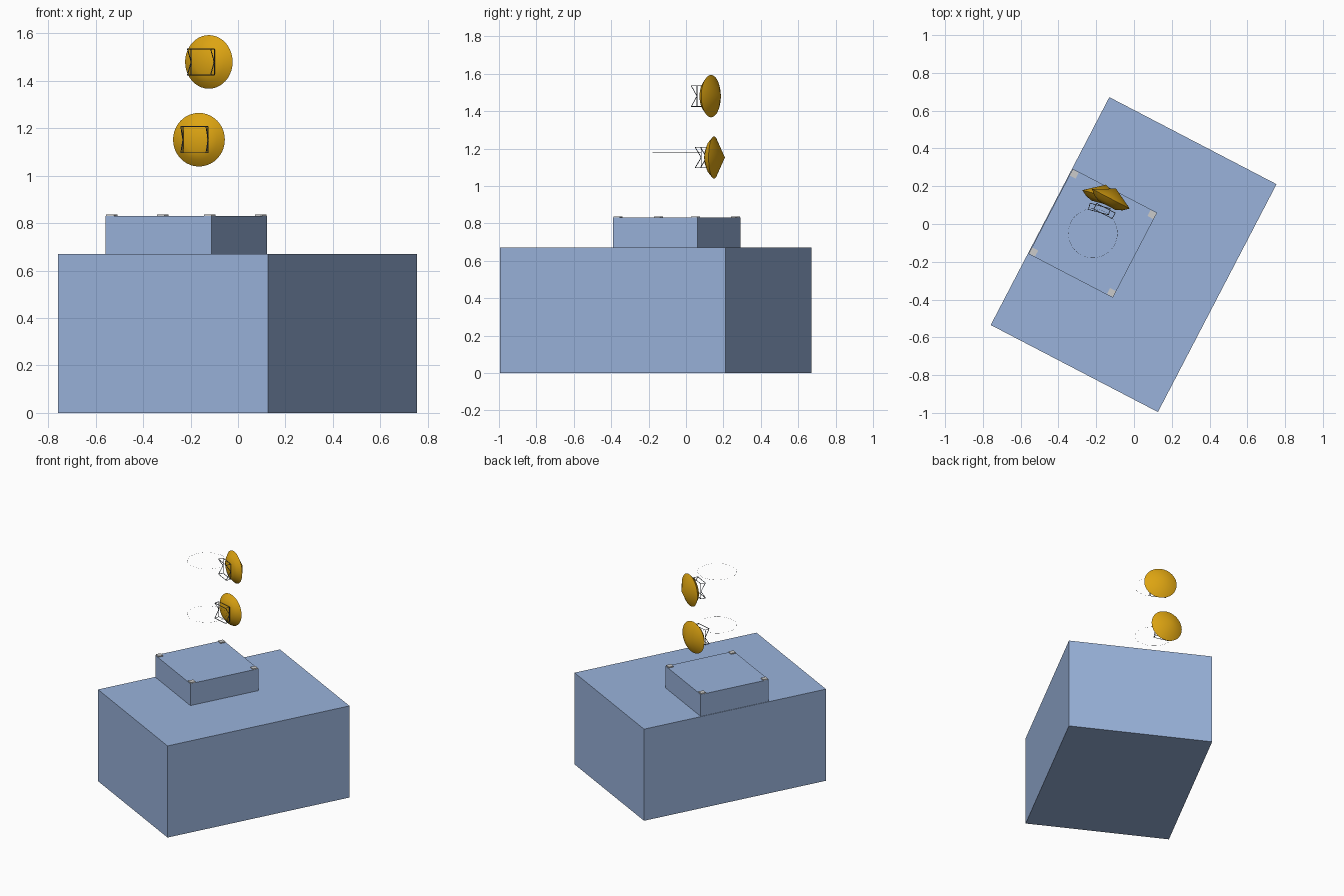
import bpy, bmesh, math
from mathutils import Matrix, Vector

if "Cube" in bpy.data.objects:
    bpy.data.objects.remove(bpy.data.objects["Cube"])

YAW = math.radians(-27.5)
MAST = Vector((-0.218, -0.049, 0.0))


def mat(name, col):
    m = bpy.data.materials.new(name)
    m.diffuse_color = (*col, 1)
    m.use_nodes = True
    m.node_tree.nodes["Principled BSDF"].inputs["Base Color"].default_value = m.diffuse_color
    return m


BLUE = mat("pale_blue", (0.32, 0.45, 0.71))
GOLD = mat("gold", (0.72, 0.37, 0.006))
DARK = mat("dark_steel", (0.09, 0.1, 0.12))


def add(name, bm, matrix, material=None):
    bmesh.ops.recalc_face_normals(bm, faces=bm.faces[:])
    me = bpy.data.meshes.new(name)
    bm.to_mesh(me)
    bm.free()
    ob = bpy.data.objects.new(name, me)
    ob.matrix_world = matrix
    if material:
        me.materials.append(material)
    bpy.context.collection.objects.link(ob)
    return ob


def box(name, center, size, material=None):
    bm = bmesh.new()
    bmesh.ops.create_cube(bm, size=1, matrix=Matrix.Diagonal((*size, 1)))
    return add(name, bm, Matrix.Translation(center) @ Matrix.Rotation(YAW, 4, 'Z'), material)


def bar(bm, a, b, r=0.002):
    a, b = Vector(a), Vector(b)
    d = b - a
    m = Matrix.Translation((a + b) / 2) @ d.to_track_quat('Z', 'Y').to_matrix().to_4x4()
    bmesh.ops.create_cone(bm, cap_ends=True, segments=6, radius1=r, radius2=r,
                          depth=d.length, matrix=m)


# building with the rooftop room flush to its left wall
box("building", (-0.002, -0.162, 0.335), (0.998, 1.36, 0.67), BLUE)
box("rooftop_room", (MAST.x, MAST.y, 0.75), (0.503, 0.508, 0.16), BLUE)

# mast foot plates on the four roof corners
rot = Matrix.Rotation(YAW, 4, 'Z')
for sx in (-1, 1):
    for sy in (-1, 1):
        p = MAST + rot @ Vector((sx * 0.2325, sy * 0.2325, 0.833))
        box("foot_plate", p, (0.036, 0.036, 0.008))


def antenna(z, yaw_deg):
    place = Matrix.Translation(MAST + Vector((0, 0, z))) @ Matrix.Rotation(math.radians(-yaw_deg), 4, 'Z')
    # dish with conical cover, spun about the outward axis
    prof = [(0, 0.165), (0.05, 0.165), (0.085, 0.181), (0.113, 0.206), (0, 0.266)]
    bm = bmesh.new()
    vs = [bm.verts.new((r, y, 0)) for r, y in prof]
    es = [bm.edges.new(p) for p in zip(vs, vs[1:])]
    bmesh.ops.spin(bm, geom=vs + es, cent=(0, 0, 0), axis=(0, 1, 0),
                   angle=math.tau, steps=40, use_merge=True)
    bmesh.ops.remove_doubles(bm, verts=bm.verts[:], dist=1e-5)
    dish = add("dish", bm, place, GOLD)
    bpy.ops.object.select_all(action='DESELECT')
    dish.select_set(True)
    bpy.context.view_layer.objects.active = dish
    bpy.ops.object.shade_smooth_by_angle(angle=math.radians(30))
    # bracket: square frame behind the dish, struts back to the mast
    bm = bmesh.new()
    h, back, front = 0.055, 0.116, 0.15
    for s in (-1, 1):
        bar(bm, (s * h, front, -h), (s * h, front, h))
        bar(bm, (-h, front, s * h), (h, front, s * h))
        bar(bm, (-h, back, s * h), (h, back, s * h))
        for t in (-1, 1):
            bar(bm, (s * h, back, t * h), (s * h, front, 0))
            bar(bm, (s * h, back, t * h), (s * h, front, t * h))
    add("dish_bracket", bm, place, DARK)


antenna(1.48, 27.5)
antenna(1.152, 15)

# hair-thin mast rings
for z in (1.57, 1.18):
    bpy.ops.mesh.primitive_torus_add(major_radius=0.13, minor_radius=0.0004, major_segments=48,
                                     minor_segments=4, location=MAST + Vector((0, 0, z)))
    ring = bpy.context.object
    ring.name = "mast_ring"
    ring.data.materials.append(DARK)
